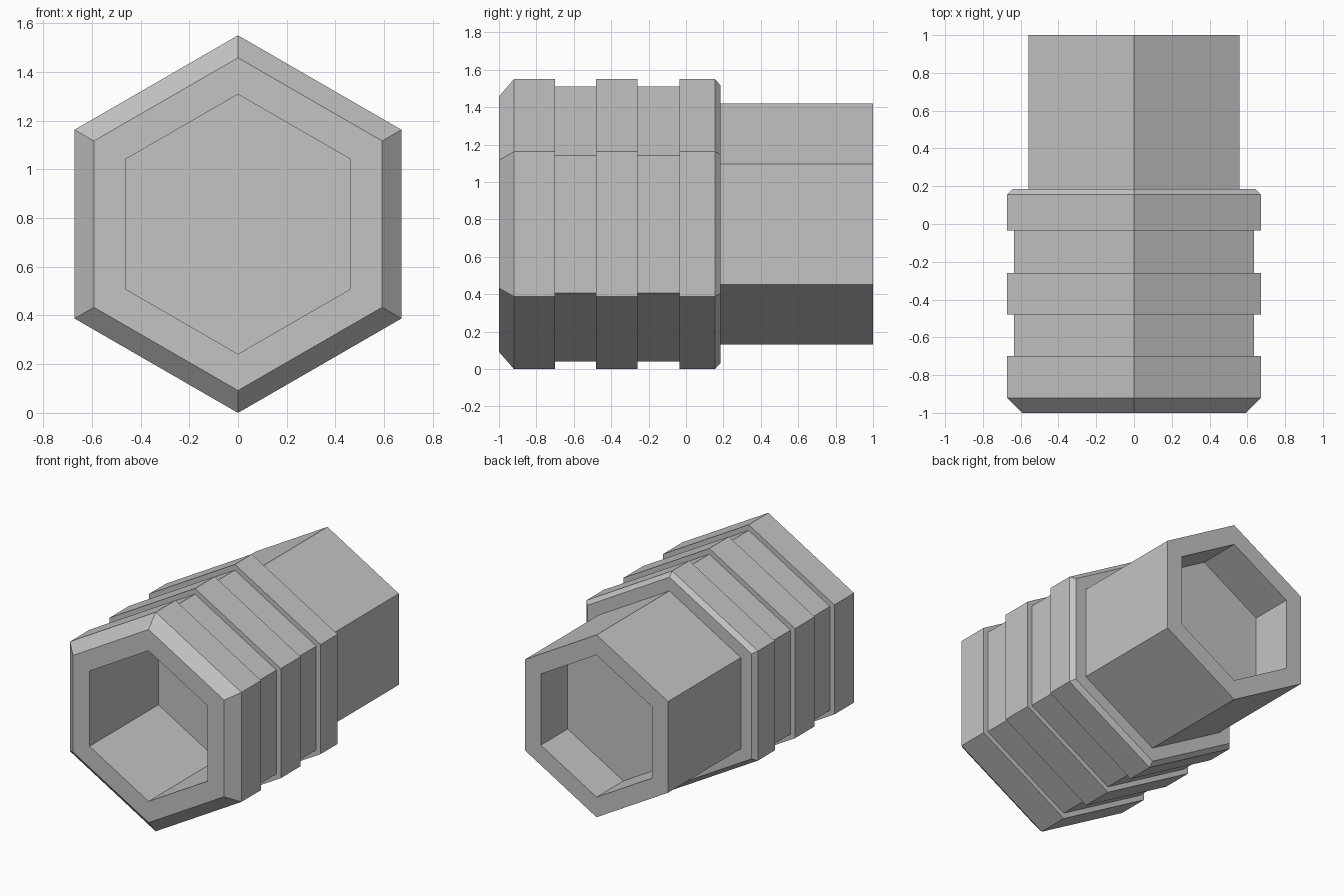
import bpy
import bmesh
from math import cos, sin, pi

SIDES = 6
AXIS_HEIGHT = 0.775

cube = bpy.data.objects.get("Cube")
if cube:
    bpy.data.objects.remove(cube, do_unlink=True)

# Single plain grey
grey = bpy.data.materials.new("plain grey")
grey.use_nodes = True
colour = (0.55, 0.55, 0.55, 1)
grey.diffuse_color = colour
grey.node_tree.nodes["Principled BSDF"].inputs["Base Color"].default_value = colour


def hex_body(name, profile):
    """Sweep (y, corner radius) steps into a closed hexagonal solid along y."""
    bm = bmesh.new()
    rings = []
    for y, radius in profile:
        angles = [pi / 2 + 2 * pi * i / SIDES for i in range(SIDES)]
        rings.append([bm.verts.new((radius * cos(a), y, AXIS_HEIGHT + radius * sin(a)))
                      for a in angles])
    for a, b in zip(rings, rings[1:]):
        for i in range(SIDES):
            j = (i + 1) % SIDES
            bm.faces.new((a[i], a[j], b[j], b[i]))
    bm.faces.new(rings[0])
    bm.faces.new(rings[-1])
    bmesh.ops.recalc_face_normals(bm, faces=bm.faces)
    mesh = bpy.data.meshes.new(name)
    bm.to_mesh(mesh)
    bm.free()
    mesh.materials.append(grey)
    obj = bpy.data.objects.new(name, mesh)
    bpy.context.collection.objects.link(obj)
    return obj


RIB, GROOVE, TUBE = 0.775, 0.735, 0.645
FRONT_BORE, BACK_BORE = 0.533, 0.503

# Front socket floor, socket wall and chamfered front rim
profile = [(-0.23, FRONT_BORE), (-1, FRONT_BORE), (-1, 0.683), (-0.92, RIB)]

# Two grooves between three raised ribs
for start, end in ((-0.70, -0.48), (-0.26, -0.035)):
    profile += [(start, RIB), (start, GROOVE), (end, GROOVE), (end, RIB)]

# Rear chamfer and shoulder, narrow tube, then the shallow rear socket
profile += [(0.155, RIB), (0.185, 0.742), (0.185, TUBE), (1, TUBE),
            (1, BACK_BORE), (0.70, BACK_BORE)]

hex_body("hex_socket_coupling", profile)
